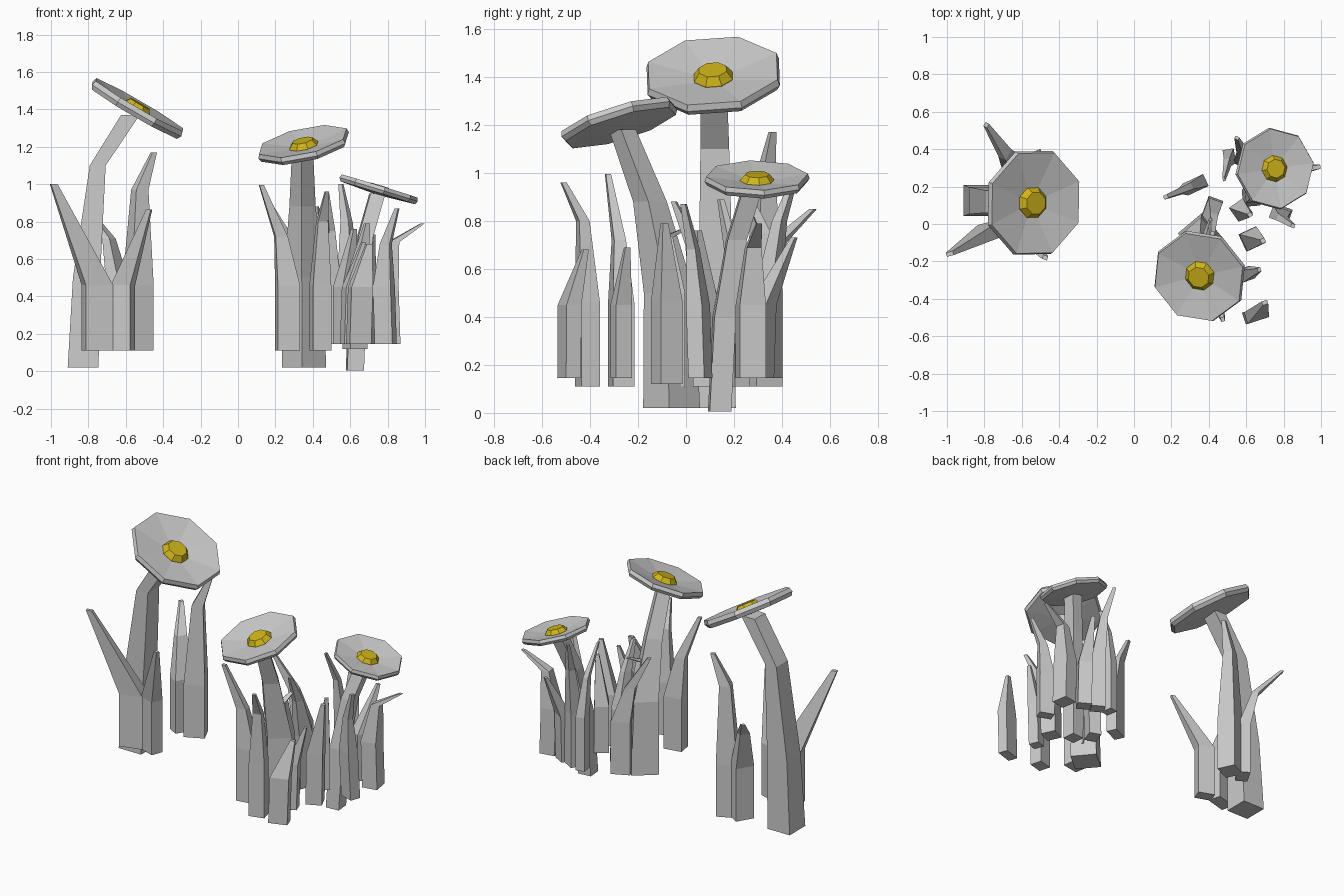
import bpy, math
from mathutils import Vector, Matrix

gold = bpy.data.materials.new("gold")
gold.diffuse_color = (0.62, 0.46, 0.01, 1)


def make(name, verts, faces, mat=None):
    me = bpy.data.meshes.new(name)
    me.from_pydata(verts, [], faces)
    ob = bpy.data.objects.new(name, me)
    bpy.context.collection.objects.link(ob)
    if mat:
        me.materials.append(mat)
    return ob


def skin(n, rings):
    """Side faces joining stacked rings of n points"""
    return [(r * n + i, r * n + (i + 1) % n, (r + 1) * n + (i + 1) % n, (r + 1) * n + i)
            for r in range(rings - 1) for i in range(n)]


def blade(name, path, sizes, deg):
    """Four-sided tapered tube; sizes are (width, depth) per path point"""
    c, s = math.cos(math.radians(deg)), math.sin(math.radians(deg))
    verts = []
    for (x, y, z), (w, d) in zip(path, sizes):
        for a, b in ((-1, -1), (1, -1), (1, 1), (-1, 1)):
            u, v = a * w / 2, b * d / 2
            verts.append((x + u * c - v * s, y + u * s + v * c, z))
    k = len(verts)
    faces = skin(4, len(path)) + [(3, 2, 1, 0), (k - 4, k - 3, k - 2, k - 1)]
    return make(name, verts, faces)


def leaf(name, path, w, d, deg):
    taper = (1, 1, 0.25) if len(path) == 3 else (1, 1, 0.55, 0.2)
    blade(name, path, [(w * t, max(d * t, 0.022)) for t in taper], deg)


def turned(name, profile, spin, place, mat=None):
    """Eight-sided turned solid closed with a fan at both ends"""
    verts = []
    for r, z in profile[1:-1]:
        for i in range(8):
            a = math.radians(spin + 45 * i)
            verts.append(place @ Vector((r * math.cos(a), r * math.sin(a), z)))
    m = len(profile) - 2
    lo, hi, t = m * 8, m * 8 + 1, (m - 1) * 8
    verts += [place @ Vector((0, 0, profile[0][1])), place @ Vector((0, 0, profile[-1][1]))]
    faces = skin(8, m)
    faces += [(lo, (i + 1) % 8, i) for i in range(8)]
    faces += [(hi, t + i, t + (i + 1) % 8) for i in range(8)]
    make(name, verts, faces, mat)


def head(name, centre, normal, R, spin, g):
    rot = Vector((0, 0, 1)).rotation_difference(Vector(normal)).to_matrix().to_4x4()
    place = Matrix.Translation(centre) @ rot
    turned(name + "_petals", [(0, -.15 * R), (.95 * R, -.10 * R), (R, -.02 * R),
                              (.97 * R, .07 * R), (0, -.08 * R)], spin, place)
    turned(name + "_centre", [(0, -.12 * R), (g, -.11 * R), (g * .98, -.02 * R),
                              (g * .7, .09 * R), (0, .09 * R)], spin, place, gold)


# Flower heads
head("left_flower", (-.537, .113, 1.407), (.5, -.07, .86), .299, 22.5, .088)
head("middle_flower", (.35, -.279, 1.212), (-.21, -.28, .93), .258, 15, .083)
head("right_flower", (.753, .296, .975), (.29, .01, .95), .221, 8, .073)

# Stems
blade("left_stem", [(-.828, .125, .02), (-.81, .125, .5), (-.75, .12, 1.10), (-.575, .115, 1.37)],
      [(.165, .165), (.145, .145), (.085, .12), (.1, .11)], 0)
blade("middle_stem", [(.353, -.06, .02), (.35, -.07, .5), (.345, -.15, .88), (.345, -.265, 1.18)],
      [(.168, .168), (.15, .15), (.1, .1), (.08, .08)], 40)
blade("right_stem", [(.625, .14, .005), (.64, .16, .4), (.68, .21, .72), (.745, .28, .95)],
      [(.09, .09), (.09, .09), (.08, .08), (.08, .08)], 5)

# Leaves round the left flower
leaf("left_leaf", [(-.752, -.03, .11), (-.752, -.03, .46), (-.985, -.16, 1.0)], .15, .09, 15)
leaf("left_leaf", [(-.535, .32, .11), (-.535, .32, .46), (-.525, .33, .97), (-.45, .36, 1.17)], .13, .12, 25)
leaf("left_leaf", [(-.64, .32, .11), (-.64, .32, .46), (-.69, .38, .71), (-.79, .53, .85)], .12, .08, 60)
leaf("left_leaf", [(-.615, -.03, .11), (-.615, -.03, .46), (-.475, -.18, .865)], .11, .08, -20)

# Leaves round the middle flower
leaf("middle_leaf", [(.265, -.27, .11), (.265, -.27, .46), (.23, -.28, .72), (.125, -.325, .995)], .12, .09, 10)
leaf("middle_leaf", [(.44, -.41, .11), (.44, -.41, .46), (.45, -.43, .8), (.475, -.51, .96)], .1, .08, 15)
leaf("middle_leaf", [(.625, -.08, .12), (.63, -.08, .46), (.69, -.09, .79)], .1, .1, 25)
leaf("middle_leaf", [(.33, .21, .11), (.33, .21, .46), (.28, .19, .68), (.17, .145, .89)], .12, .07, 25)
leaf("middle_leaf", [(.39, -.05, .11), (.39, -.05, .5), (.39, -.08, .73), (.41, .02, .78)], .08, .08, 10)
leaf("middle_leaf", [(.42, .09, .11), (.42, .08, .46), (.42, .03, .7), (.42, -.05, .88)], .1, .08, 70)

# Leaves round the right flower
leaf("right_leaf", [(.645, -.487, .145), (.655, -.485, .45), (.70, -.42, .68)], .12, .065, 18)
leaf("right_leaf", [(.59, -.27, .145), (.6, -.27, .45), (.67, -.245, .69)], .07, .07, 20)
leaf("right_leaf", [(.79, .06, .145), (.78, .05, .45), (.79, .03, .68), (.85, -.01, .87)], .1, .07, -20)
leaf("right_leaf", [(.81, .27, .145), (.80, .27, .45), (.83, .28, .69), (.987, .305, .79)], .1, .11, 10)
leaf("right_leaf", [(.68, .31, .145), (.68, .32, .45), (.72, .45, .73)], .08, .09, 60)
leaf("right_leaf", [(.59, .34, .145), (.59, .34, .5), (.58, .39, .8), (.55, .46, 1.0)], .08, .09, 60)
leaf("right_leaf", [(.51, .36, .145), (.51, .36, .5), (.50, .33, .75), (.48, .24, .95)], .06, .08, 10)
leaf("right_leaf", [(.57, .075, .145), (.57, .075, .45), (.62, .05, .76)], .09, .09, 35)
